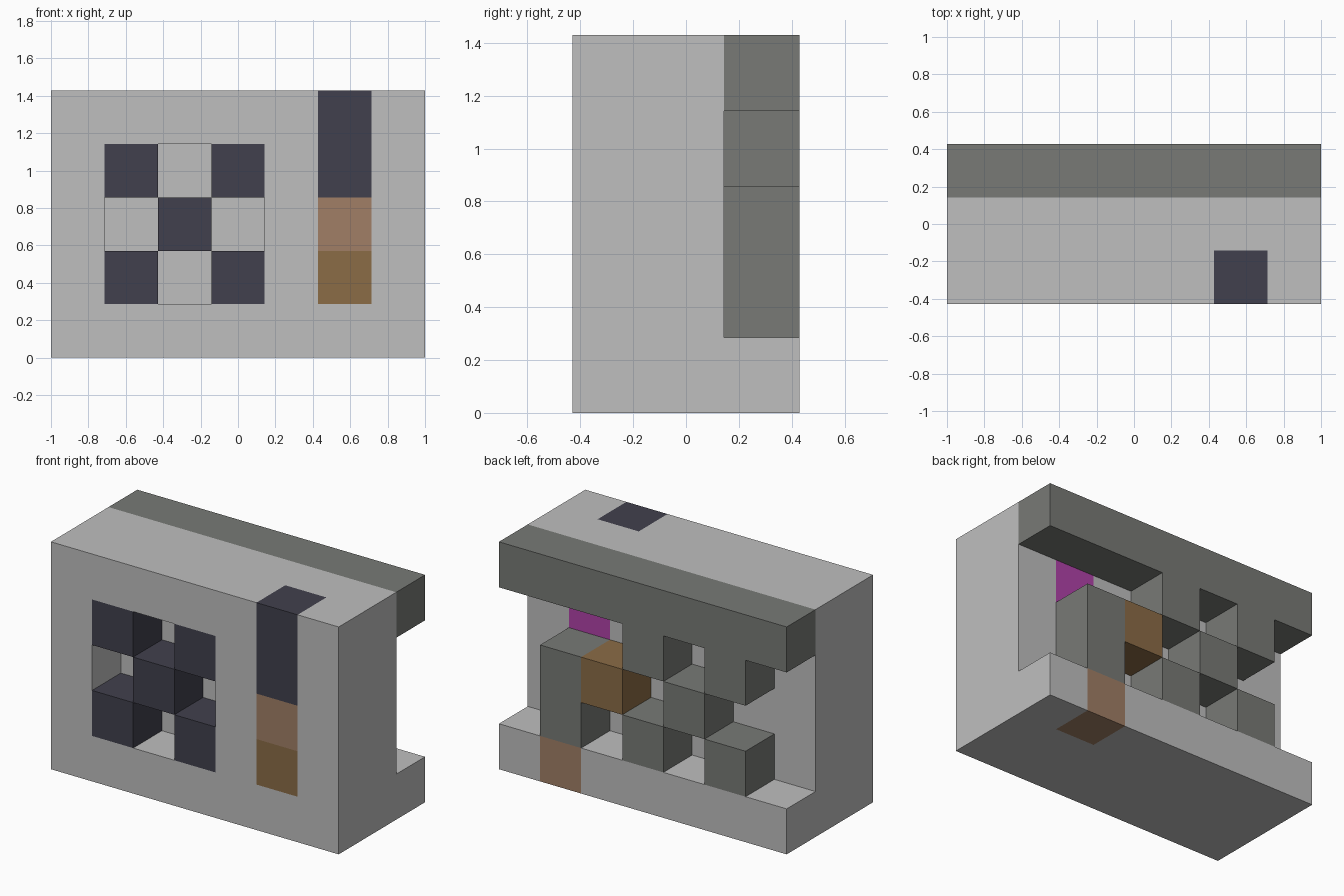
import bpy
import bmesh
from mathutils import Vector

default = bpy.data.objects.get("Cube")
if default:
    bpy.data.objects.remove(default, do_unlink=True)

# Block grid: seven wide, three deep, five high
SIZE = Vector((7, 3, 5))
UNIT = 2 / SIZE.x
ORIGIN = Vector((SIZE.x / 2, SIZE.y / 2, 0))
FRONT, MIDDLE, BACK = range(3)


def linear(value):
    c = value / 255
    return c / 12.92 if c <= 0.04045 else ((c + 0.055) / 1.055) ** 2.4


def make_material(name, *rgb):
    mat = bpy.data.materials.new(name)
    colour = (*[linear(v) for v in rgb], 1)
    mat.diffuse_color = colour
    mat.use_nodes = True
    mat.node_tree.nodes["Principled BSDF"].inputs["Base Color"].default_value = colour
    return mat


light_grey = make_material("light grey", 191, 191, 191)
stone_grey = make_material("stone grey", 120, 122, 118)
dark_slate = make_material("dark slate", 65, 64, 77)
salmon = make_material("salmon brown", 161, 127, 102)
ochre = make_material("ochre brown", 139, 108, 70)
magenta = make_material("magenta", 176, 66, 169)


def box(xs, ys, zs):
    return {(x, y, z) for x in xs for y in ys for z in zs}


def checker(y, parity):
    """Alternate cells of the three by three panel."""
    return {(x, y, z) for x in range(1, 4) for z in range(1, 4)
            if (x + z) % 2 == parity}


full_x, full_z = range(7), range(5)
holes = checker(FRONT, 1)
checks = checker(FRONT, 0)

# Parts as sets of blocks
parts = {
    "front_checker": (dark_slate, checks),
    "front_column_top": (dark_slate, box([5], [FRONT], [3, 4])),
    "front_column_middle": (salmon, box([5], [FRONT], [2])),
    "front_column_base": (ochre, box([5], [FRONT], [1])),
    "rear_top_beam": (stone_grey, box(full_x, [BACK], [4])),
    "rear_checker": (stone_grey, checker(BACK, 0)),
    "rear_pillar": (stone_grey, box([5], [BACK], [1, 2])),
    "rear_bridge_block": (ochre, box([4], [BACK], [2])),
    "rear_pillar_base": (salmon, box([5], [BACK], [0])),
    "wall_inset_block": (magenta, box([5], [MIDDLE], [3])),
}
accents = set().union(*[cells for _, cells in parts.values()])
wall = box(full_x, [FRONT, MIDDLE], full_z) - holes - accents
parts["main_wall"] = (light_grey, wall)
parts["rear_ledge"] = (light_grey, box(full_x, [BACK], [0]) - accents)
solid = set().union(*[cells for _, cells in parts.values()])


def build(name, mat, cells):
    """Make the outer skin of a group of blocks."""
    bm = bmesh.new()
    for cell in sorted(cells):
        for axis in range(3):
            for side in (0, 1):
                neighbour = list(cell)
                neighbour[axis] += 2 * side - 1
                if tuple(neighbour) in solid:
                    continue
                corners = []
                for u, v in ((0, 0), (1, 0), (1, 1), (0, 1)):
                    p = Vector(cell)
                    p[axis] += side
                    p[(axis + 1) % 3] += u
                    p[(axis + 2) % 3] += v
                    corners.append(bm.verts.new((p - ORIGIN) * UNIT))
                bm.faces.new(corners if side else corners[::-1])
    bmesh.ops.remove_doubles(bm, verts=bm.verts, dist=UNIT / 100)
    mesh = bpy.data.meshes.new(name)
    bm.to_mesh(mesh)
    bm.free()
    mesh.materials.append(mat)
    bpy.context.collection.objects.link(bpy.data.objects.new(name, mesh))


for part_name, (mat, cells) in parts.items():
    build(part_name, mat, cells)
